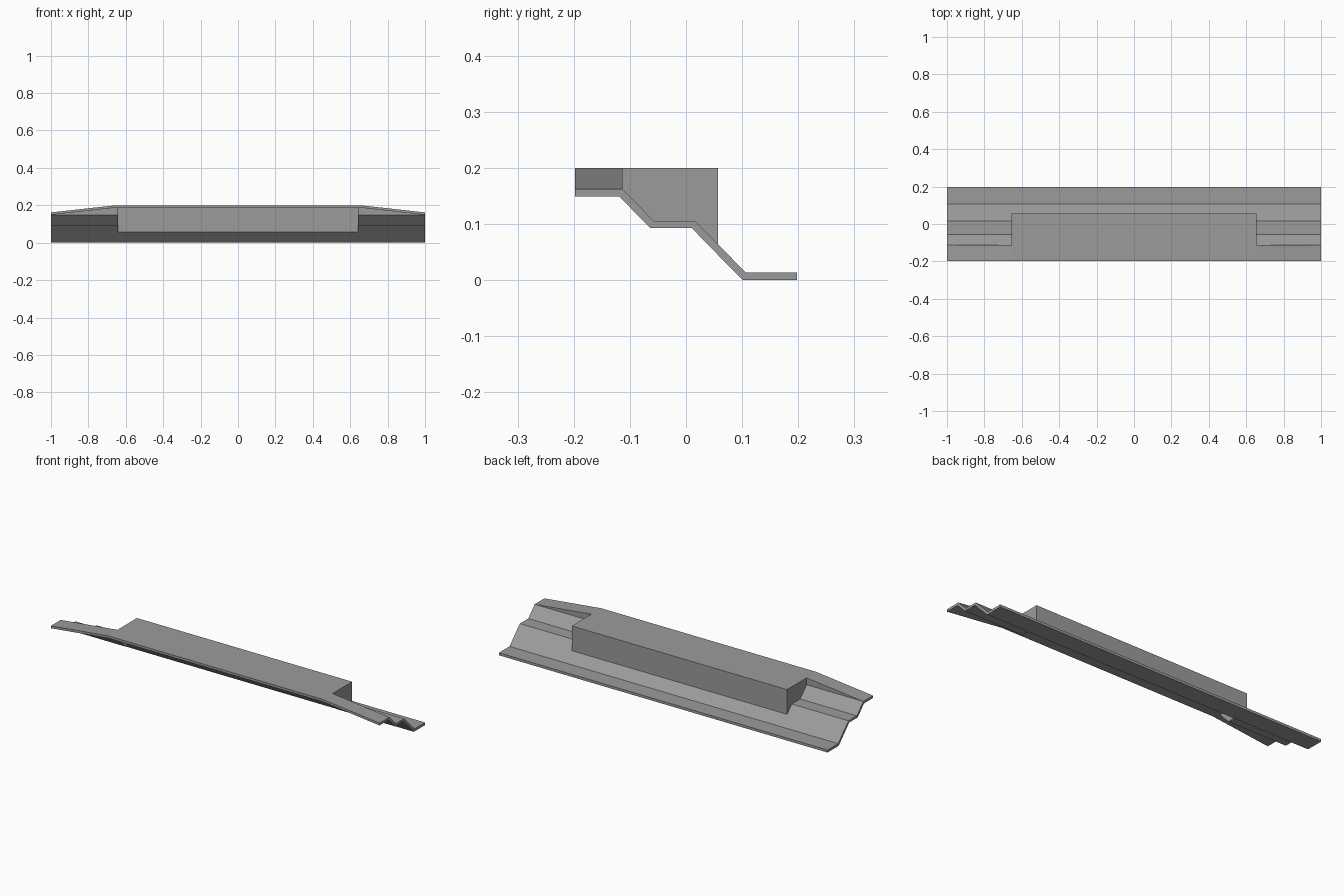
import bpy, bmesh

if "Cube" in bpy.data.objects:
    bpy.data.objects.remove(bpy.data.objects["Cube"])

metal = bpy.data.materials.new("mid grey")
metal.diffuse_color = (0.33, 0.33, 0.33, 1)
metal.use_nodes = True
metal.node_tree.nodes["Principled BSDF"].inputs["Base Color"].default_value = metal.diffuse_color

T = 0.013            # sheet thickness
BX = 0.655           # half length of the raised box
Y0, Y1 = -0.113, 0.057   # front and back of the raised box


def prism(name, profile, axis, a, b):
    """Extrude a 2D profile along x (profile is y,z) or y (profile is x,z)."""
    bm = bmesh.new()

    def place(p, t):
        return (t, p[0], p[1]) if axis == 'x' else (p[0], t, p[1])

    face = bm.faces.new([bm.verts.new(place(p, a)) for p in profile])
    ext = bmesh.ops.extrude_face_region(bm, geom=[face])
    moved = [v for v in ext['geom'] if isinstance(v, bmesh.types.BMVert)]
    step = (b - a, 0, 0) if axis == 'x' else (0, b - a, 0)
    bmesh.ops.translate(bm, verts=moved, vec=step)
    bmesh.ops.recalc_face_normals(bm, faces=bm.faces)
    mesh = bpy.data.meshes.new(name)
    bm.to_mesh(mesh)
    bm.free()
    mesh.materials.append(metal)
    ob = bpy.data.objects.new(name, mesh)
    bpy.context.collection.objects.link(ob)
    return ob


def mirrored(ob):
    mod = ob.modifiers.new("mirror", 'MIRROR')
    mod.use_axis[0] = True


# Lower slope and rear lip, full length
prism("rear_lip", [(Y1, 0.064), (0.106, 0.014), (0.198, 0.014), (0.198, 0),
                   (0.101, 0), (Y1 - T, 0.058), (Y1 - T, 0.077)], 'x', -1, 1)

# Stepped sheet at both ends
mirrored(prism("end_steps", [(Y0, 0.162), (-0.057, 0.105), (0.016, 0.105),
                             (Y1, 0.064), (Y1 - T, 0.058), (0.01, 0.093),
                             (-0.064, 0.093), (-0.119, 0.149)], 'x', BX, 1))

# Front flange, ramping down to the ends
top = [(-1, 0.162), (-BX, 0.2), (BX, 0.2), (1, 0.162)]
prism("front_flange", top + [(x, z - T) for x, z in reversed(top)],
      'y', -0.198, Y0)

# Upright wedge closing the gap between flange ramp and steps
mirrored(prism("ramp_wedge", [(BX, 0.199), (1, 0.161), (1, 0.15), (BX, 0.15)],
               'y', Y0 - 0.007, Y0))

# Hollow raised box: top, back wall and end walls
prism("box_top", [(Y0, 0.2), (Y1, 0.2), (Y1, 0.2 - T), (Y0, 0.2 - T)],
      'x', -BX, BX)
prism("box_back", [(Y1 - T, 0.2 - T), (Y1, 0.2 - T), (Y1, 0.064),
                   (Y1 - T, 0.058)], 'x', -BX, BX)
mirrored(prism("box_end", [(Y0, 0.2 - T), (Y1 - T, 0.2 - T), (Y1 - T, 0.058),
                           (0.01, 0.093), (-0.064, 0.093), (-0.119, 0.149),
                           (-0.119, 0.2 - T)], 'x', BX - T, BX))
